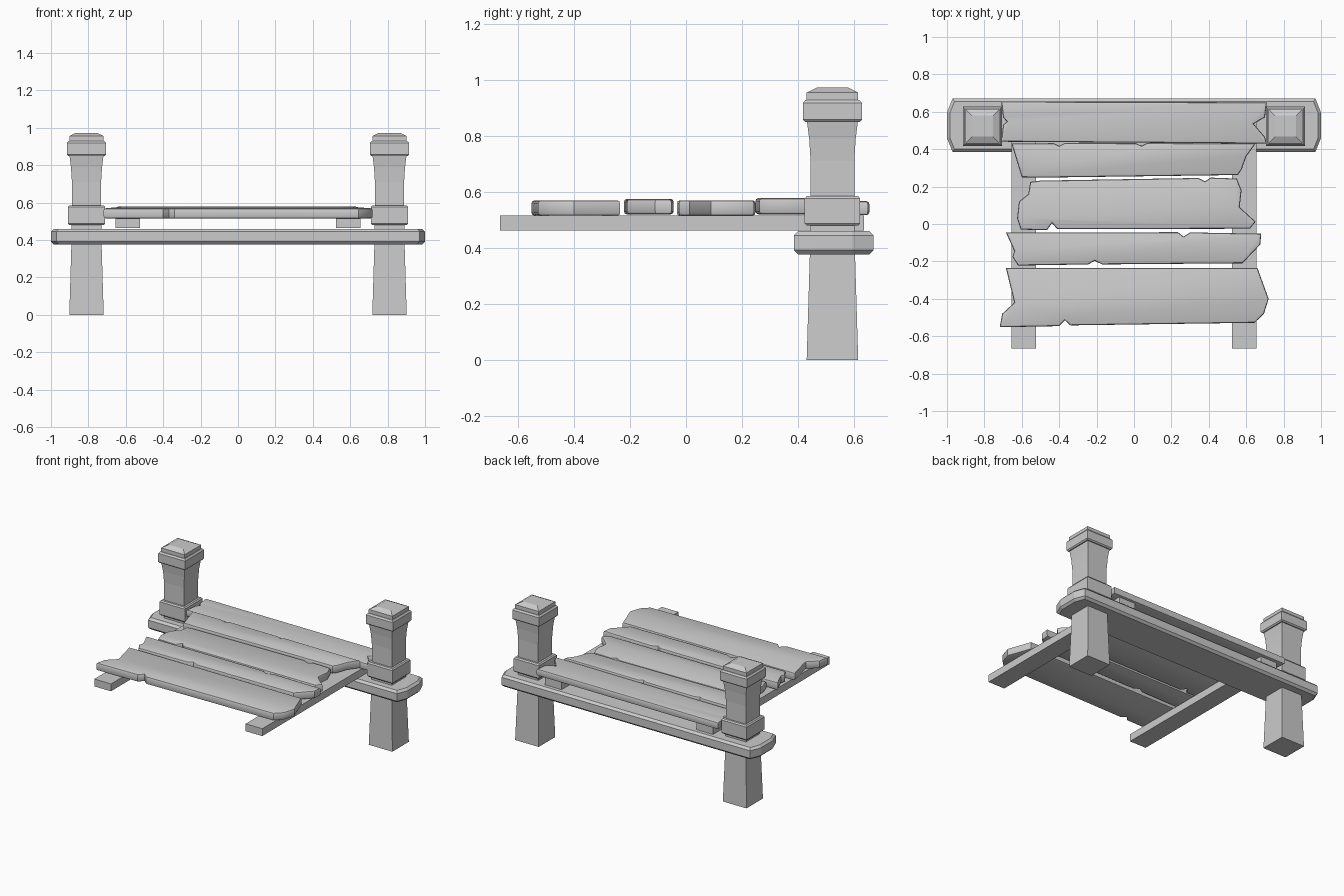
import bpy, bmesh
from math import radians

PX, PY = 0.81, 0.523  # post centre


def finish(name, bm):
    bmesh.ops.recalc_face_normals(bm, faces=bm.faces[:])
    me = bpy.data.meshes.new(name)
    bm.to_mesh(me)
    bm.free()
    ob = bpy.data.objects.new(name, me)
    bpy.context.collection.objects.link(ob)
    return ob


def square_loft(name, cx, cy, rings):
    """Stack square rings given as (z, half width)."""
    bm = bmesh.new()
    loops = [[bm.verts.new((cx + sx * h, cy + sy * h, z))
              for sx, sy in ((-1, -1), (1, -1), (1, 1), (-1, 1))] for z, h in rings]
    for a, b in zip(loops, loops[1:]):
        for i in range(4):
            j = (i + 1) % 4
            bm.faces.new((a[i], a[j], b[j], b[i]))
    bm.faces.new(loops[0])
    bm.faces.new(loops[-1])
    return finish(name, bm)


def slab(name, outline, z0, z1, bevel=0.0, segments=1):
    """Extrude an outline and bevel its upper and lower rims."""
    bm = bmesh.new()
    face = bm.faces.new([bm.verts.new((x, y, z0)) for x, y in outline])
    ext = bmesh.ops.extrude_face_region(bm, geom=[face], use_keep_orig=True)["geom"]
    for v in ext:
        if isinstance(v, bmesh.types.BMVert):
            v.co.z = z1
    bmesh.ops.recalc_face_normals(bm, faces=bm.faces[:])
    if bevel:
        rims = [e for e in bm.edges if abs(e.verts[0].co.z - e.verts[1].co.z) < 1e-5]
        bmesh.ops.bevel(bm, geom=rims, offset=bevel, segments=segments,
                        profile=0.5, affect='EDGES', clamp_overlap=True)
    ob = finish(name, bm)
    if segments > 1:
        bpy.ops.object.select_all(action='DESELECT')
        ob.select_set(True)
        bpy.context.view_layer.objects.active = ob
        bpy.ops.object.shade_smooth_by_angle(angle=radians(30))
    return ob


# Posts, collars, caps and support rails, one set per side
for side, s in (("left", -1), ("right", 1)):
    x = s * PX
    square_loft(f"{side}_post", x, PY,
                [(0, 0.092), (0.40, 0.080), (0.58, 0.078), (0.71, 0.078),
                 (0.79, 0.083), (0.86, 0.092)])
    square_loft(f"{side}_lower_collar", x, PY,
                [(0.48, 0.092), (0.488, 0.099), (0.576, 0.099), (0.585, 0.092)])
    square_loft(f"{side}_upper_collar", x, PY,
                [(0.85, 0.098), (0.858, 0.105), (0.918, 0.105), (0.929, 0.096)])
    square_loft(f"{side}_cap", x, PY,
                [(0.92, 0.092), (0.955, 0.092), (0.973, 0.056)])
    a, b = s * 0.525, s * 0.655
    slab(f"{side}_support_rail", [(a, -0.665), (b, -0.665), (b, 0.635), (a, 0.635)],
         0.463, 0.515)

# Cross beam with clipped ends
slab("cross_beam", [(-0.97, 0.385), (0.97, 0.385), (1, 0.46), (1, 0.595), (0.97, 0.67),
                    (-0.97, 0.67), (-1, 0.595), (-1, 0.46)], 0.377, 0.46, 0.015)

# Worn deck planks: outline, bottom, top
planks = [
    ([(-0.71, 0.655), (-0.70, 0.57), (-0.68, 0.548), (-0.70, 0.53), (-0.71, 0.44),
      (0.71, 0.43), (0.70, 0.465), (0.64, 0.535), (0.70, 0.57), (0.71, 0.65)], 0.517, 0.567),
    ([(-0.655, 0.43), (-0.60, 0.25), (-0.50, 0.248), (0.555, 0.262), (0.575, 0.29),
      (0.60, 0.36), (0.65, 0.43), (0.07, 0.433), (0.04, 0.418), (0.01, 0.432),
      (-0.37, 0.433), (-0.40, 0.418), (-0.43, 0.432)], 0.52, 0.578),
    ([(-0.555, 0.225), (-0.565, 0.16), (-0.615, 0.12), (-0.625, 0.03), (-0.605, -0.03),
      (-0.465, -0.033), (-0.438, 0.005), (-0.41, -0.028), (0.62, -0.025), (0.65, 0.012),
      (0.565, 0.09), (0.575, 0.18), (0.55, 0.243), (0.41, 0.248), (0.38, 0.228),
      (0.345, 0.246), (-0.50, 0.232)], 0.515, 0.57),
    ([(-0.685, -0.045), (-0.64, -0.145), (-0.65, -0.175), (-0.62, -0.222), (-0.245, -0.216),
      (-0.21, -0.197), (-0.17, -0.216), (0.58, -0.21), (0.675, -0.11), (0.68, -0.052),
      (0.30, -0.045), (0.265, -0.067), (0.235, -0.044)], 0.52, 0.575),
    ([(-0.685, -0.235), (-0.64, -0.42), (-0.705, -0.48), (-0.718, -0.552), (-0.40, -0.546),
      (-0.37, -0.515), (-0.34, -0.542), (0.645, -0.528), (0.695, -0.48), (0.72, -0.40),
      (0.66, -0.235)], 0.515, 0.57),
]
for i, (outline, z0, z1) in enumerate(planks):
    slab(f"deck_plank_{i + 1}", outline, z0, z1, 0.011, 2)
